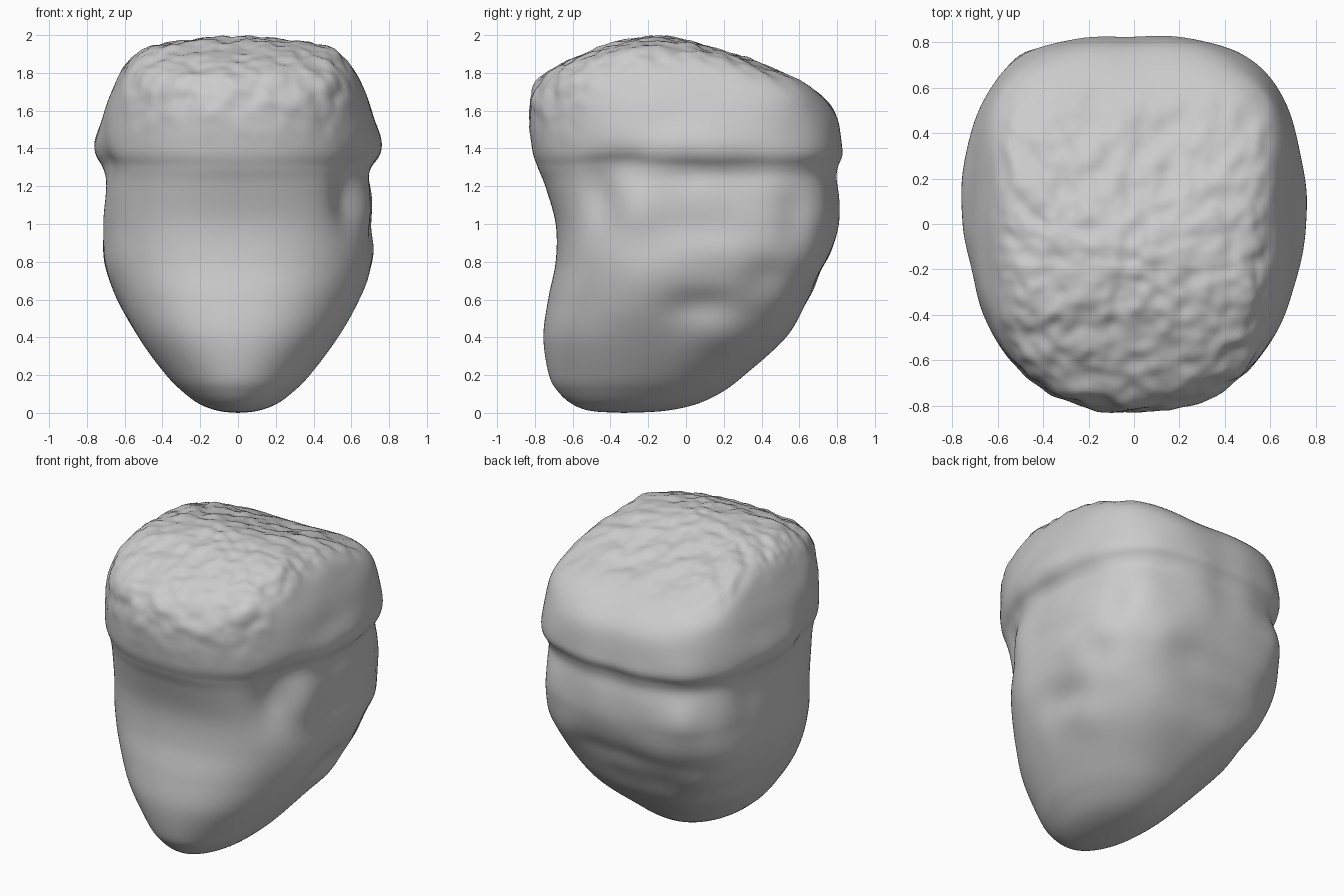
import bpy
import bmesh
import math
from mathutils import noise

cube = bpy.data.objects.get("Cube")
if cube:
    bpy.data.objects.remove(cube, do_unlink=True)

SIDES = 220
STEPS = 9

# Cross-sections: height, half width, front y, back y, front and back squareness
SECTIONS = [
    (0, 0, -.33, -.33, 2, 2), (.01, .1, -.5, -.12, 2, 2), (.045, .2, -.6, .05, 2, 2),
    (.11, .29, -.675, .19, 2, 2.1), (.2, .38, -.725, .31, 2, 2.3),
    (.4, .53, -.755, .53, 2.2, 2.8), (.6, .635, -.73, .645, 2.3, 3.1),
    (.8, .71, -.69, .75, 2.4, 3.2), (1, .71, -.69, .8, 2.5, 3.2),
    (1.2, .7, -.745, .8, 2.4, 3.1), (1.3, .71, -.785, .815, 2.3, 3),
    (1.4, .73, -.815, .83, 2.3, 3), (1.6, .705, -.83, .78, 2.3, 3.3),
    (1.75, .645, -.78, .61, 2.5, 4.6), (1.85, .585, -.65, .37, 2.5, 4.5),
    (1.92, .5, -.5, .17, 2.4, 4), (1.965, .35, -.36, .02, 2.2, 3),
    (1.985, .15, -.25, -.1, 2, 2), (1.995, 0, -.18, -.18, 2, 2),
]

# Swellings and hollows: x, y, z, horizontal radius, vertical radius, amount
FEATURES = [
    (.73, .03, 1.42, .3, .1, .03), (-.73, .15, 1.42, .3, .1, .032),
    (.6, -.48, 1.15, .12, .17, -.05), (.7, -.27, 1.08, .14, .13, .015),
    (.7, -.33, 1.31, .16, .1, -.035), (.72, .05, .98, .2, .09, -.012),
    (.72, .2, .87, .15, .09, .012), (.58, .1, .57, .18, .09, -.03),
    (.6, .42, .74, .13, .12, -.03), (.5, .2, .42, .14, .1, .015),
    (.63, -.25, .62, .2, .17, .015), (.62, .58, 1.0, .1, .2, -.02),
    (-.68, -.25, 1.32, .17, .1, -.03), (-.7, .25, 1.2, .2, .12, -.015),
    (-.5, .75, 1.08, .13, .13, .03), (.1, .8, 1.08, .18, .13, .01),
    (0, .75, .74, .4, .08, -.015), (-.5, .5, .62, .15, .1, .025),
]


def smooth(a, b, v):
    t = min(max((v - a) / (b - a), 0), 1)
    return t * t * (3 - 2 * t)


def spline(a, b, c, d, t):
    """Smooth interpolation between b and c."""
    return b + .5 * t * (c - a + t * (2 * a - 5 * b + 4 * c - d + t * (3 * (b - c) + d - a)))


def section_rows():
    last = len(SECTIONS) - 1
    for i in range(last):
        keys = [SECTIONS[min(max(i + k, 0), last)] for k in (-1, 0, 1, 2)]
        for s in range(STEPS):
            if i or s:
                yield [spline(*column, s / STEPS) for column in zip(*keys)]


def ring(bm, z, width, front, back, front_square, back_square):
    verts = []
    middle, depth = (front + back) / 2, (back - front) / 2
    for i in range(SIDES):
        a = math.tau * i / SIDES
        c, s = math.cos(a), math.sin(a)
        n = front_square if s < 0 else back_square
        r = (abs(c) ** n + abs(s) ** n) ** (-1 / n)
        verts.append(bm.verts.new((width * r * c, middle + depth * r * s, z)))
    return verts


def relief(p):
    """Distance the surface moves along its normal at p."""
    move = 0
    for x, y, z, rh, rz, amount in FEATURES:
        d = ((p.x - x) ** 2 + (p.y - y) ** 2) / rh ** 2 + ((p.z - z) / rz) ** 2
        move += amount * math.exp(-d)
    # Groove under the brow, on the left side and across the back
    groove = smooth(-.3, .2, p.y) * smooth(-.75, -.5, p.x)
    move -= .018 * groove * math.exp(-((p.z - 1.27) / .07) ** 2)
    # Broad unevenness away from the smooth front
    move += .012 * noise.noise(p * 4) * smooth(-.6, -.2, p.y) * smooth(.2, .6, p.z)
    # Rough pitted crown, fading out before the side walls
    crown = smooth(1.35, 1.8, p.z) * smooth(.65, .4, p.y) * smooth(.64, .52, abs(p.x))
    grain = noise.noise(p * 9) + .5 * noise.noise(p * 16)
    return move + crown * .02 * grain


# Loft the stone
bm = bmesh.new()
rings = [ring(bm, *row) for row in section_rows()]
for low, high in zip(rings, rings[1:]):
    for i in range(SIDES):
        j = (i + 1) % SIDES
        bm.faces.new((low[i], low[j], high[j], high[i]))
for edge, key, flip in ((rings[0], SECTIONS[0], True), (rings[-1], SECTIONS[-1], False)):
    pole = bm.verts.new((0, key[2], key[0]))
    for i in range(SIDES):
        pair = (edge[i], edge[(i + 1) % SIDES])
        bm.faces.new((pole, *(pair[::-1] if flip else pair)))
bm.normal_update()

# Carve the relief
moved = [(v, v.co + v.normal * relief(v.co)) for v in bm.verts]
for v, co in moved:
    v.co = co
for f in bm.faces:
    f.smooth = True

mesh = bpy.data.meshes.new("carved_stone")
bm.to_mesh(mesh)
bm.free()
stone = bpy.data.objects.new("carved_stone", mesh)
bpy.context.collection.objects.link(stone)

# Plain grey surface
grey = bpy.data.materials.new("stone_grey")
grey.use_nodes = True
colour = (.6, .6, .6, 1)
grey.diffuse_color = colour
grey.node_tree.nodes["Principled BSDF"].inputs["Base Color"].default_value = colour
mesh.materials.append(grey)
